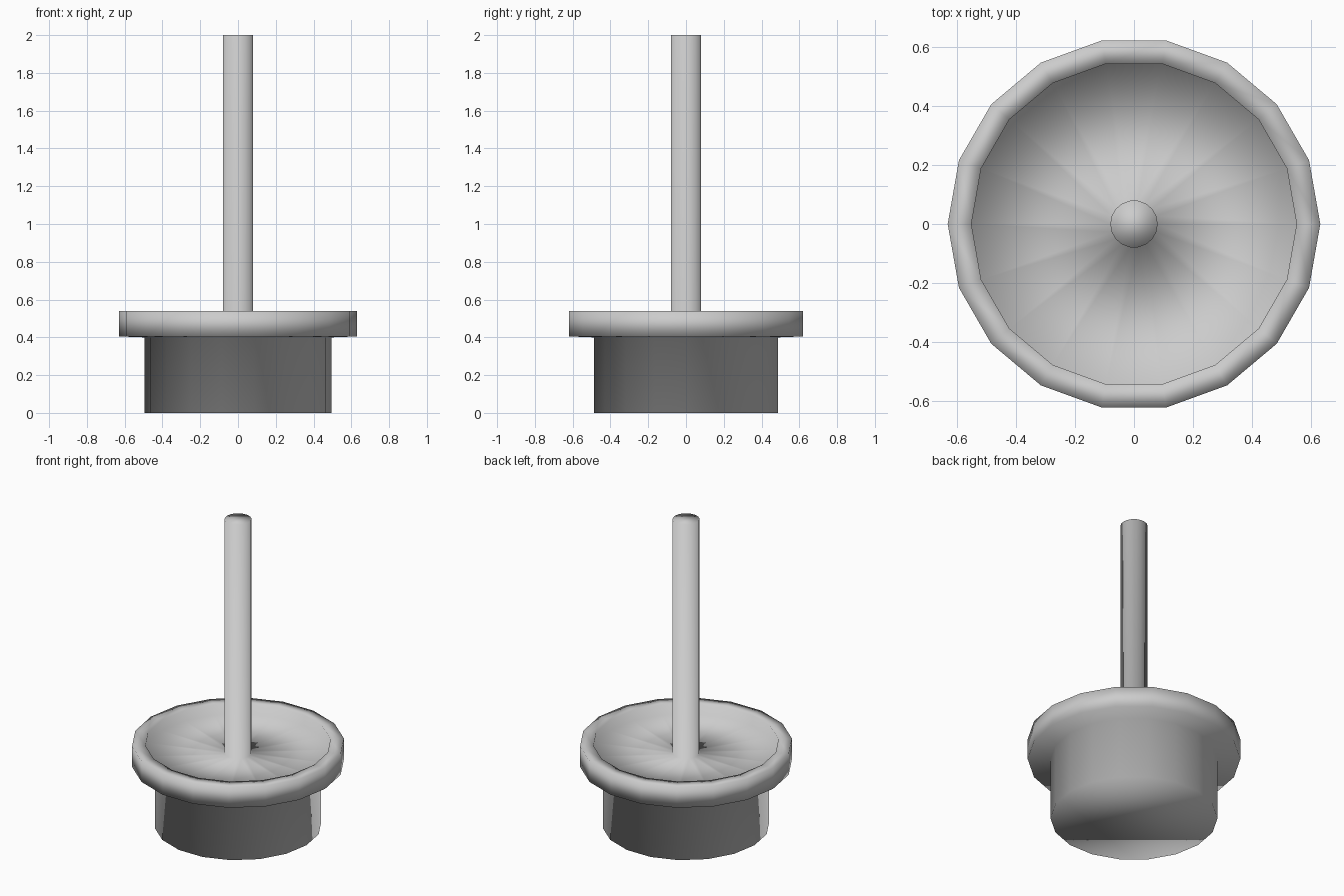
import bpy, bmesh
from math import cos, sin, pi

if "Cube" in bpy.data.objects:
    bpy.data.objects.remove(bpy.data.objects["Cube"])

SIDES = 18

# Profile (radius, height): drum, overhanging rim, recessed dish, central post
PROFILE = [(0.495, 0.0), (0.495, 0.40), (0.63, 0.405), (0.63, 0.54),
           (0.55, 0.54), (0.55, 0.47), (0.08, 0.47), (0.08, 2.0)]


def lathe(name, profile, sides):
    bm = bmesh.new()
    rings = [[bm.verts.new((r * cos(2 * pi * i / sides), r * sin(2 * pi * i / sides), z))
              for i in range(sides)] for r, z in profile]
    for low, high in zip(rings, rings[1:]):
        for i in range(sides):
            j = (i + 1) % sides
            bm.faces.new((low[i], low[j], high[j], high[i]))
    # Flat end caps
    bm.faces.new(rings[0][::-1])
    bm.faces.new(rings[-1])
    # Soft shading over the whole single-piece form
    for f in bm.faces:
        f.smooth = True
    mesh = bpy.data.meshes.new(name)
    bm.to_mesh(mesh)
    bm.free()
    obj = bpy.data.objects.new(name, mesh)
    bpy.context.collection.objects.link(obj)
    return obj


lathe("drum_with_rim_and_post", PROFILE, SIDES)
